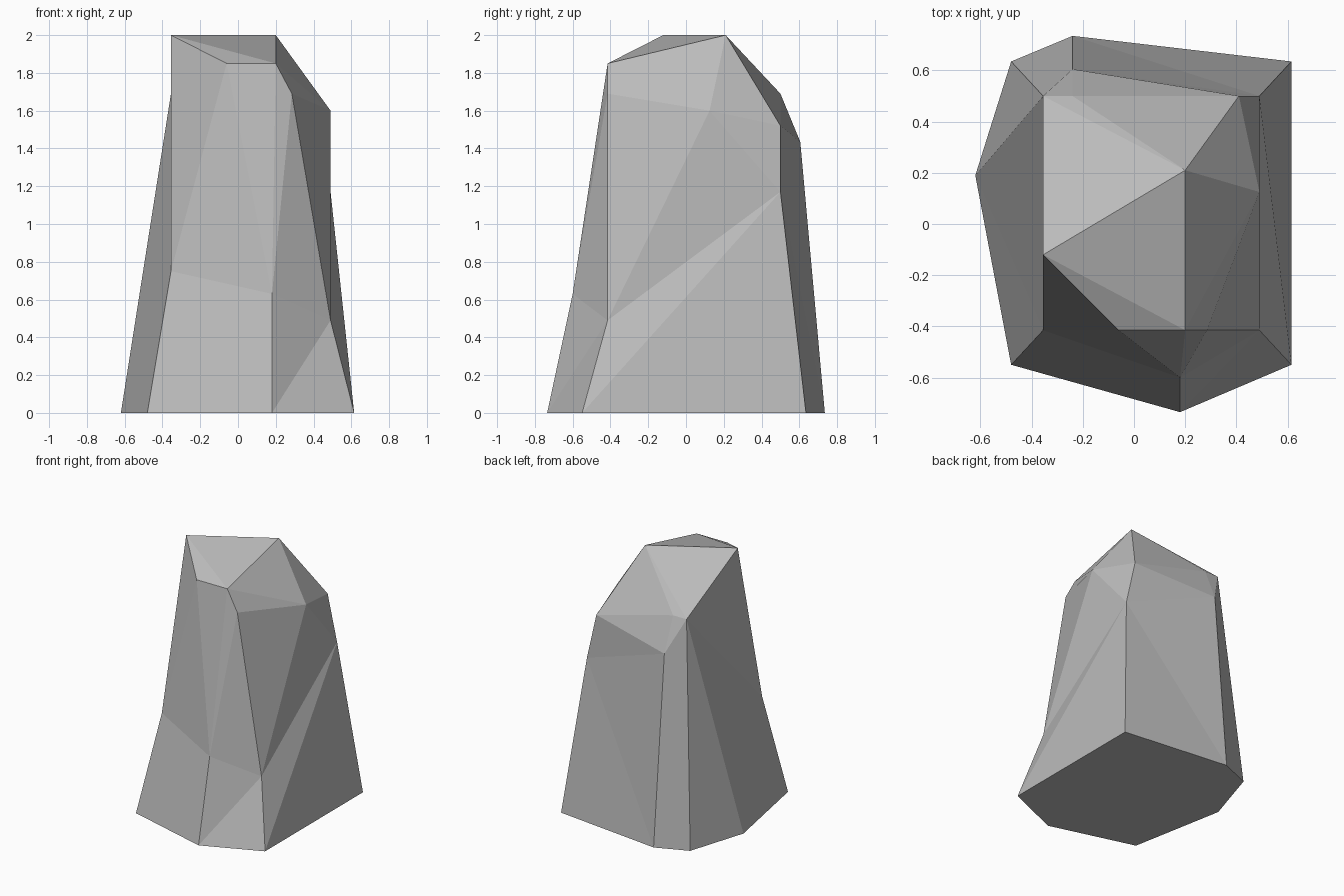
import bpy
import bmesh

old = bpy.data.objects.get("Cube")
if old:
    bpy.data.objects.remove(old, do_unlink=True)

# Stone colour
stone = bpy.data.materials.new("stone_grey")
stone.use_nodes = True
grey = (0.5, 0.5, 0.5, 1)
stone.diffuse_color = grey
stone.node_tree.nodes["Principled BSDF"].inputs["Base Color"].default_value = grey

# Key corners, one letter each: footprint, waist, shoulder and peak
footprint = dict(p=(-.48, -.55), q=(.18, -.735), r=(.615, -.55), s=(.615, .635),
                 t=(-.24, .735), u=(-.48, .635), v=(-.62, .19))
west, east, south, north = -.355, .49, -.415, .5   # chiselled side planes
corners = {name: (x, y, 0) for name, (x, y) in footprint.items()}
corners.update(
    # waist
    L=(west, south, .75), K=(.18, -.6, .63), J=(east, south, .49),
    I=(east, north, 1.17), M=(-.24, .605, 1.435), H=(west, north, 1.69),
    # shoulder
    C=(-.06, south, 1.85), D=(.2, south, 1.85), E=(.285, south, 1.69),
    F=(east, .125, 1.6), G=(.41, north, 1.52), N=(-.24, north, 1.69),
    # peak
    A=(west, -.12, 2), B=(.2, .21, 2))

bm = bmesh.new()
verts = {name: bm.verts.new(co) for name, co in corners.items()}


def facet(names):
    """Add one flat facet, merging repeated corners."""
    unique = list(dict.fromkeys(names))
    if len(unique) > 2:
        bm.faces.new([verts[n] for n in unique])


def bridge(lower, upper):
    """Join two rings column by column; repeats make triangles."""
    columns = list(zip(lower, upper))
    for (a, d), (b, c) in zip(columns, columns[1:]):
        facet((a, b, c, d))


facet("vutsrqp")                            # underside
bridge("pqqrrsttuvvp", "LKJJIIIMHHLL")      # flared skirt
bridge("LKKKJJIIMMHHLL", "CCDEEFFGGNHAAC")  # body
bridge("CDDFGNHA", "AABBBBBB")              # crown
facet("DEF")                                # chipped shoulder

bmesh.ops.recalc_face_normals(bm, faces=bm.faces)
mesh = bpy.data.meshes.new("boulder")
bm.to_mesh(mesh)
bm.free()
mesh.materials.append(stone)
bpy.context.collection.objects.link(bpy.data.objects.new("boulder", mesh))
